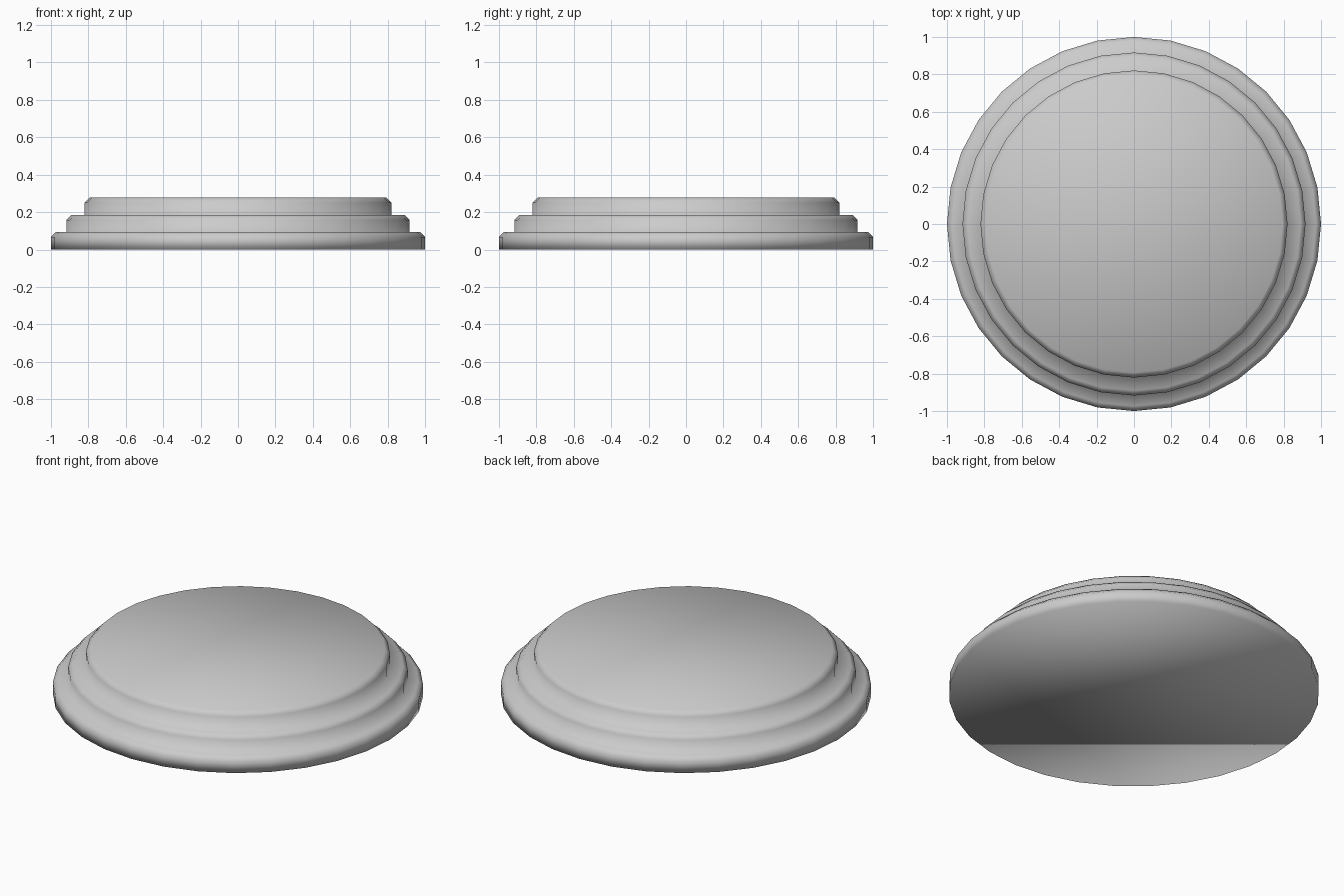
import bpy, bmesh, math

if "Cube" in bpy.data.objects:
    bpy.data.objects.remove(bpy.data.objects["Cube"])

SIDES = 32
TIERS = [(1.0, 0.094), (0.917, 0.185), (0.821, 0.278)]  # radius, top height
CHAMFER = 0.027

# Stepped profile: wall, chamfer and ledge for each tier
profile = []
base = 0.0
for radius, top in TIERS:
    profile += [(radius, base), (radius, top - CHAMFER), (radius - CHAMFER, top)]
    base = top

# Turn the profile into rings, bridge them and cap both ends
bm = bmesh.new()
rings = []
for r, z in profile:
    rings.append([bm.verts.new((r * math.cos(2 * math.pi * i / SIDES),
                                r * math.sin(2 * math.pi * i / SIDES), z))
                  for i in range(SIDES)])
for low, high in zip(rings, rings[1:]):
    for i in range(SIDES):
        j = (i + 1) % SIDES
        bm.faces.new((low[i], low[j], high[j], high[i]))
bm.faces.new(rings[0][::-1])
bm.faces.new(rings[-1])
for face in bm.faces:
    face.smooth = True

# Round stepped plinth, smooth shaded all over
mesh = bpy.data.meshes.new("stepped_round_base")
bm.to_mesh(mesh)
bm.free()
plinth = bpy.data.objects.new("stepped_round_base", mesh)
bpy.context.collection.objects.link(plinth)
